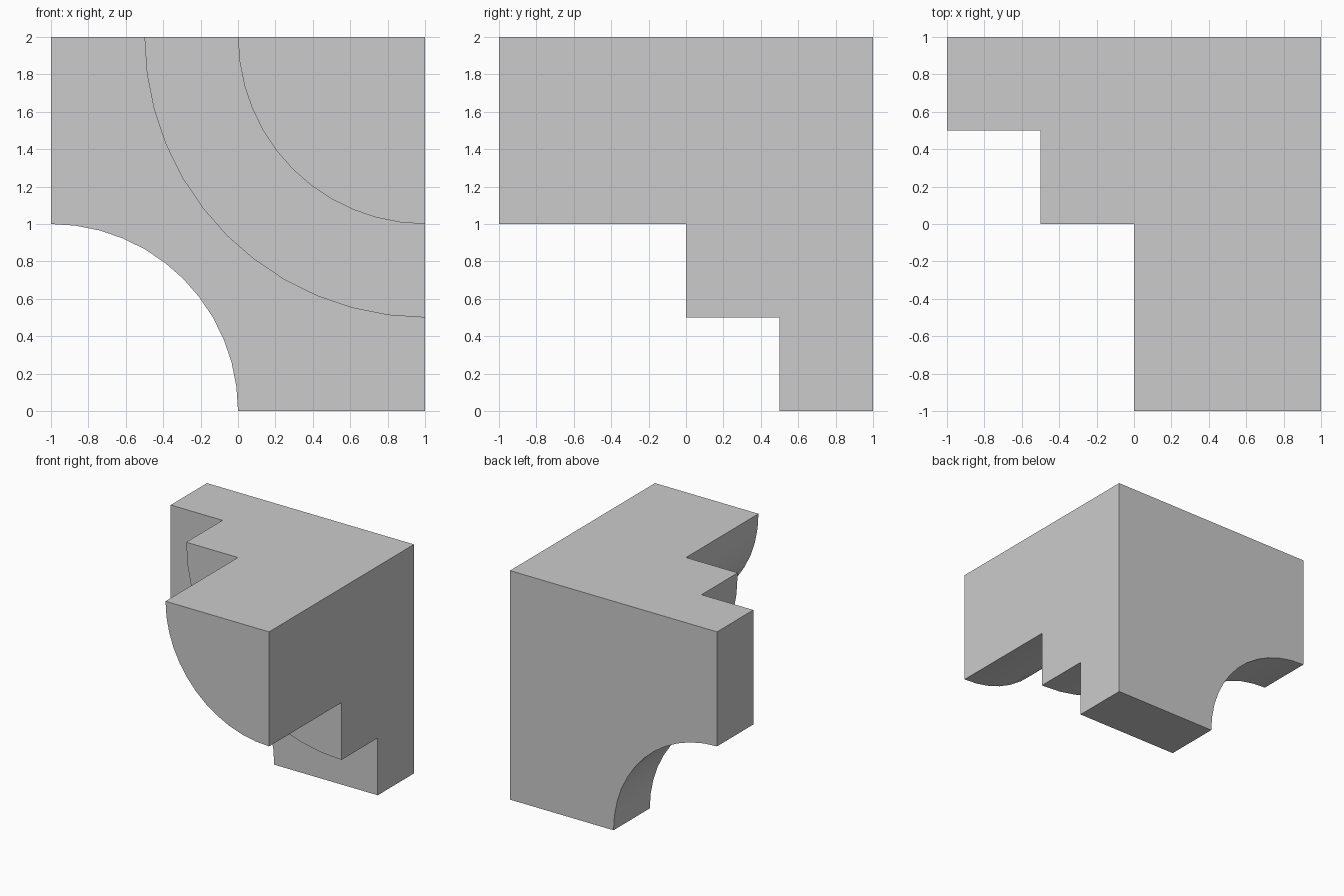
import bpy, bmesh, math

if "Cube" in bpy.data.objects:
    bpy.data.objects.remove(bpy.data.objects["Cube"])

SEG = 12  # segments per quarter circle
bm = bmesh.new()


def arc(cx, cz, r, start):
    """Quarter arc in x-z, swept 90 degrees from the start angle."""
    return [(cx + r * math.cos(math.radians(start + 90 * i / SEG)),
             cz + r * math.sin(math.radians(start + 90 * i / SEG)))
            for i in range(SEG + 1)]


def face(points):
    return bm.faces.new([bm.verts.new(p) for p in points])


def flat(outline, y):
    face([(x, y, z) for x, z in outline])


def wall(curve, y0, y1):
    for (xa, za), (xb, zb) in zip(curve, curve[1:]):
        face([(xa, y0, za), (xb, y0, zb), (xb, y1, zb), (xa, y1, za)])


small = arc(1, 2, 1.0, 180)   # front quarter disc
middle = arc(1, 2, 1.5, 180)  # middle quarter disc
notch = arc(-1, 0, 1.0, 0)    # concave bite out of the back slab

# Front-facing steps and the back
flat(small + [(1, 2)], -1)
flat(middle + small[::-1], 0)
flat([(-1, 2)] + middle + [(1, 0)] + notch, 0.5)
flat([(1, 2), (-1, 2)] + notch[::-1] + [(1, 0)], 1)

# Curved walls
wall(small, -1, 0)
wall(middle, 0, 0.5)
wall(notch, 0.5, 1)

# Stepped top and right side
steps = [(0, -1), (0, 0), (-0.5, 0), (-0.5, 0.5), (-1, 0.5), (-1, 1), (1, 1), (1, -1)]
face([(x, y, 2) for x, y in steps])
face([(1, y, 1 + x) for x, y in steps])

# Left end and base of the back slab
face([(-1, 0.5, 1), (-1, 1, 1), (-1, 1, 2), (-1, 0.5, 2)])
face([(0, 0.5, 0), (1, 0.5, 0), (1, 1, 0), (0, 1, 0)])

bmesh.ops.remove_doubles(bm, verts=bm.verts, dist=1e-4)
bmesh.ops.recalc_face_normals(bm, faces=bm.faces)
mesh = bpy.data.meshes.new("stepped_corner_block")
bm.to_mesh(mesh)
bm.free()

block = bpy.data.objects.new("stepped_corner_block", mesh)
bpy.context.collection.objects.link(block)
bpy.context.view_layer.objects.active = block
block.select_set(True)
bpy.ops.object.shade_smooth_by_angle(angle=math.radians(30))
